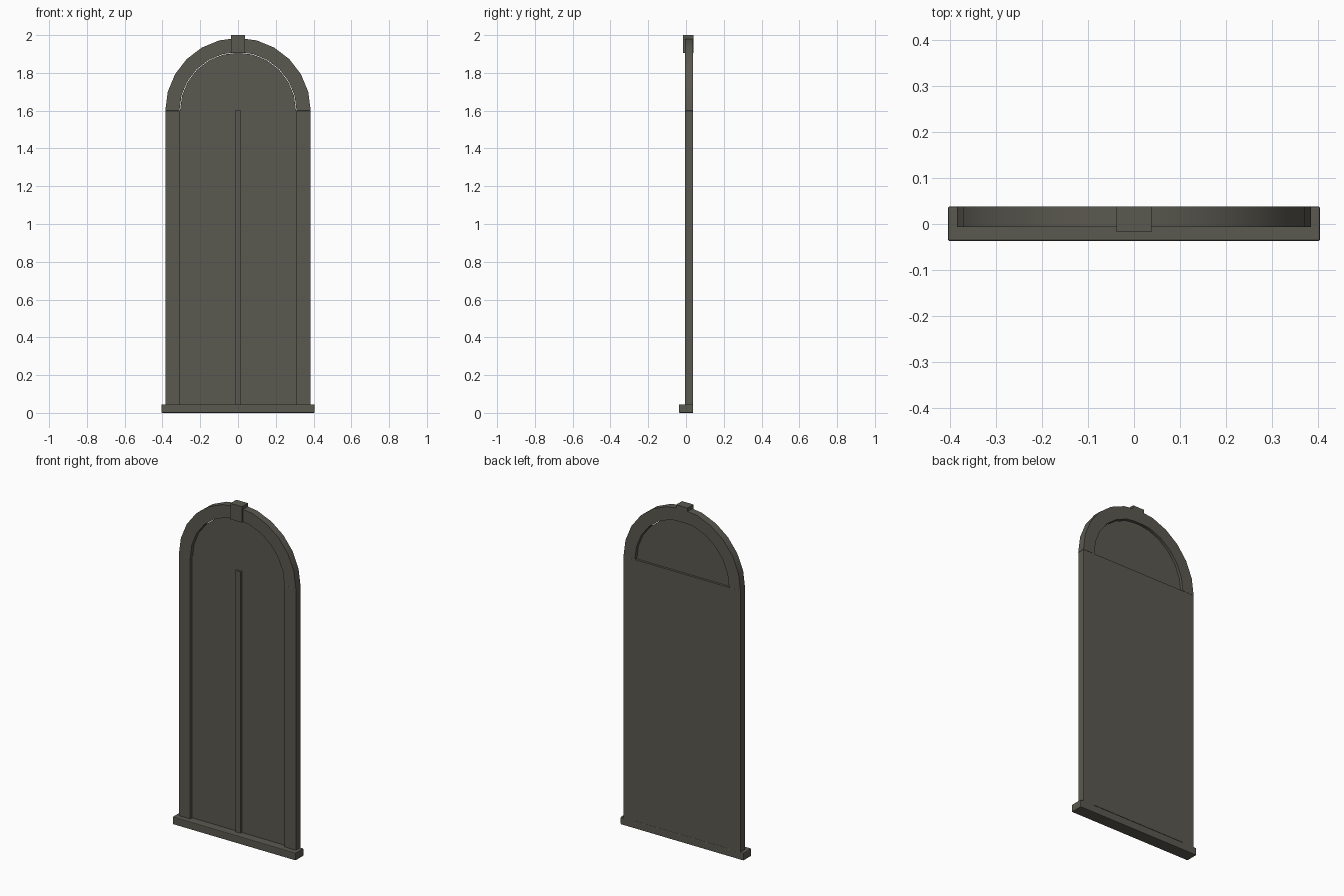
import bpy, bmesh, math

if "Cube" in bpy.data.objects:
    bpy.data.objects.remove(bpy.data.objects["Cube"])

stone = bpy.data.materials.new("dark_olive_grey")
stone.diffuse_color = (0.102, 0.098, 0.080, 1)
stone.use_nodes = True
stone.node_tree.nodes["Principled BSDF"].inputs["Base Color"].default_value = stone.diffuse_color

SPRING = 1.6            # height where the arch begins
OUTER, INNER = 0.385, 0.31
FRONT, BACK = -0.006, 0.038
STEPS = 12


def finish(name, bm, bevel=0.0, smooth=False):
    bmesh.ops.recalc_face_normals(bm, faces=bm.faces)
    mesh = bpy.data.meshes.new(name)
    bm.to_mesh(mesh)
    bm.free()
    mesh.materials.append(stone)
    ob = bpy.data.objects.new(name, mesh)
    bpy.context.collection.objects.link(ob)
    if bevel:
        mod = ob.modifiers.new("soft_edges", 'BEVEL')
        mod.width = bevel
        mod.segments = 2
    if smooth:
        bpy.ops.object.select_all(action='DESELECT')
        ob.select_set(True)
        bpy.context.view_layer.objects.active = ob
        bpy.ops.object.shade_smooth_by_angle(angle=math.radians(35))
    return ob


def box(name, x0, x1, y0, y1, z0, z1, bevel=0.0):
    bm = bmesh.new()
    bmesh.ops.create_cube(bm, size=1)
    for v in bm.verts:
        v.co = ((x0 + x1) / 2 + v.co.x * (x1 - x0),
                (y0 + y1) / 2 + v.co.y * (y1 - y0),
                (z0 + z1) / 2 + v.co.z * (z1 - z0))
    return finish(name, bm, bevel)


def arc(radius):
    return [(radius * math.cos(math.pi * i / STEPS),
             SPRING + radius * math.sin(math.pi * i / STEPS))
            for i in range(STEPS + 1)]


def extrude_profile(name, points, y0, y1):
    bm = bmesh.new()
    face = bm.faces.new([bm.verts.new((x, y0, z)) for x, z in points])
    ext = bmesh.ops.extrude_face_region(bm, geom=[face])
    for v in ext["geom"]:
        if isinstance(v, bmesh.types.BMVert):
            v.co.y = y1
    return finish(name, bm, smooth=True)


# sill
box("sill", -0.405, 0.405, -0.037, 0.038, 0, 0.045, 0.004)

# side jambs
for side, label in ((-1, "left"), (1, "right")):
    xs = sorted((side * INNER, side * OUTER))
    box(label + "_jamb", xs[0], xs[1], FRONT, BACK, 0.04, SPRING, 0.002)

# arch ring
extrude_profile("arch_ring", arc(OUTER) + arc(INNER)[::-1], FRONT, BACK)

# lower panel and thinner arched top panel
box("lower_panel", -INNER, INNER, 0.012, BACK - 0.0005, 0.045, SPRING)
extrude_profile("arched_panel", arc(INNER - 0.003), 0.012, 0.024)

# centre bar and keystone
box("centre_bar", -0.017, 0.017, 0.0, 0.014, 0.04, SPRING)
box("keystone", -0.038, 0.038, -0.017, BACK + 0.0005, 1.905, 2.0)
